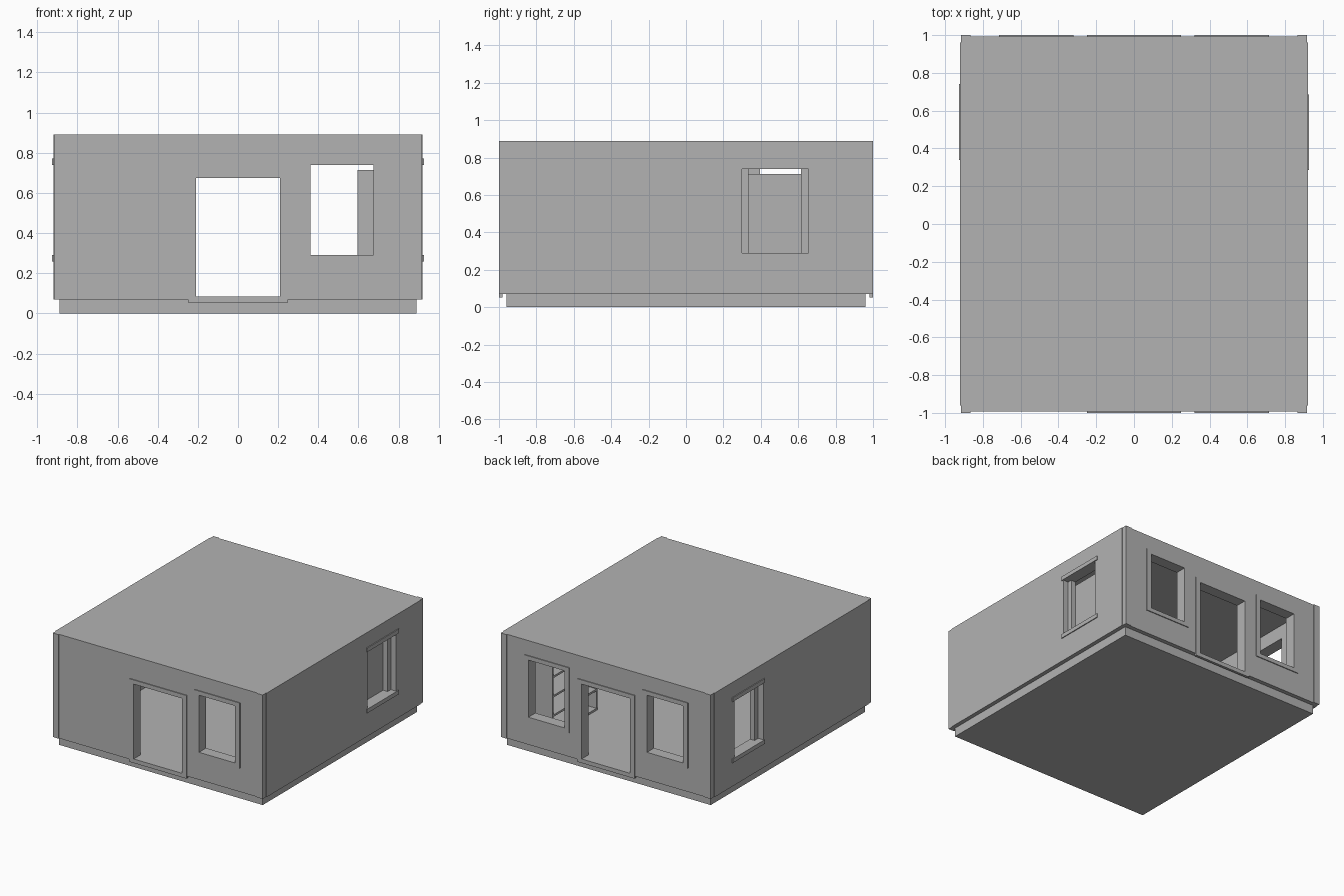
import bpy, bmesh

if "Cube" in bpy.data.objects:
    bpy.data.objects.remove(bpy.data.objects["Cube"])

grey = bpy.data.materials.new("plain_grey")
grey.diffuse_color = (0.45, 0.45, 0.45, 1)
grey.use_nodes = True
grey.node_tree.nodes["Principled BSDF"].inputs["Base Color"].default_value = grey.diffuse_color


def add_object(name, bm):
    bmesh.ops.recalc_face_normals(bm, faces=bm.faces)
    mesh = bpy.data.meshes.new(name)
    bm.to_mesh(mesh)
    bm.free()
    mesh.materials.append(grey)
    ob = bpy.data.objects.new(name, mesh)
    bpy.context.collection.objects.link(ob)
    return ob


def prism(name, outline, z0, z1):
    bm = bmesh.new()
    face = bm.faces.new([bm.verts.new((x, y, z0)) for x, y in outline])
    top = bmesh.ops.extrude_face_region(bm, geom=[face])["geom"]
    for v in top:
        if isinstance(v, bmesh.types.BMVert):
            v.co.z = z1
    return add_object(name, bm)


def box(name, x0, x1, y0, y1, z0, z1):
    return prism(name, [(x0, y0), (x1, y0), (x1, y1), (x0, y1)], z0, z1)


def cut(ob, bounds):
    """Subtract a list of boxes from an object and bake the result."""
    cutters = []
    for b in bounds:
        c = box("cutter", *b)
        c.hide_render = True
        m = ob.modifiers.new("cut", "BOOLEAN")
        m.operation, m.solver, m.object = "DIFFERENCE", "EXACT", c
        cutters.append(c)
    bpy.context.view_layer.update()
    ev = ob.evaluated_get(bpy.context.evaluated_depsgraph_get())
    mesh = bpy.data.meshes.new_from_object(ev)
    ob.modifiers.clear()
    ob.data = mesh
    for c in cutters:
        bpy.data.objects.remove(c)


FLOOR, CEILING, ROOF, WALL_BOTTOM = 0.085, 0.85, 0.89, 0.07
WIN_Z = (0.29, 0.74)

# Plinth
box("plinth", -0.888, 0.888, -0.96, 0.96, 0, WALL_BOTTOM + 0.003)

# House shell: stepped corner outline, mirrored to all four quadrants
quarter = [(0.92, 0.96), (0.915, 0.96), (0.915, 1.0), (0.865, 1.0), (0.865, 0.993)]
right = [(x, -y) for x, y in reversed(quarter)] + quarter
outline = right + [(-x, y) for x, y in reversed(right)]
shell = prism("house_shell", outline, WALL_BOTTOM, ROOF)
holes = [(-0.835, 0.835, -0.912, 0.912, FLOOR, CEILING)]

# Doors and windows in the front and back walls, each with a thin trim plate
door = (-0.21, 0.21, FLOOR, 0.675)
win_right = (0.36, 0.675, *WIN_Z)
win_left = (-0.675, -0.36, *WIN_Z)
openings = [("front", -1, [door, win_right]), ("back", 1, [door, win_right, win_left])]
for label, side, items in openings:
    for i, (x0, x1, z0, z1) in enumerate(items):
        ya, yb = sorted((side * 0.88, side * 1.1))
        hole = (x0, x1, ya, yb, z0, z1)
        holes.append(hole)
        pa, pb = sorted((side * 0.98, side * 1.0))
        kind = "door" if i == 0 else "window"
        trim = box(f"{label}_{kind}_trim", x0 - 0.04, x1 + 0.04, pa, pb,
                   z0 - 0.032, z1 + 0.033)
        cut(trim, [hole])

# Side windows: wide outer recess, narrower inner opening, ledges above and below
side_windows = [("right", 1, (0.30, 0.655), (0.335, 0.615), (0.285, 0.685)),
                ("left", -1, (0.35, 0.71), (0.395, 0.67), (0.34, 0.74))]
for label, side, outer, inner, ledge in side_windows:
    xa, xb = sorted((side * 0.875, side * 1.1))
    holes.append((xa, xb, *outer, *WIN_Z))
    xa, xb = sorted((side * 0.8, side * 1.05))
    holes.append((xa, xb, *inner, *WIN_Z))
    xa, xb = sorted((side * 0.90, side * 0.927))
    box(f"{label}_window_lintel", xa, xb, *ledge, 0.74, 0.772)
    box(f"{label}_window_sill", xa, xb, *ledge, 0.258, 0.29)

cut(shell, holes)

# Bookcase standing inside against the right wall
X0, X1, Y0, Y1, TOP, T = 0.595, 0.832, 0.25, 0.815, 0.713, 0.016
box("bookcase_back", X1 - T, X1, Y0, Y1, FLOOR, TOP)
for y in (Y0, Y1 - T):
    box("bookcase_side", X0, X1 - T, y, y + T, FLOOR, TOP)
for i in range(5):
    z = FLOOR + i * (TOP - T - FLOOR) / 4
    box("bookcase_shelf", X0, X1 - T, Y0 + T, Y1 - T, z, z + T)
